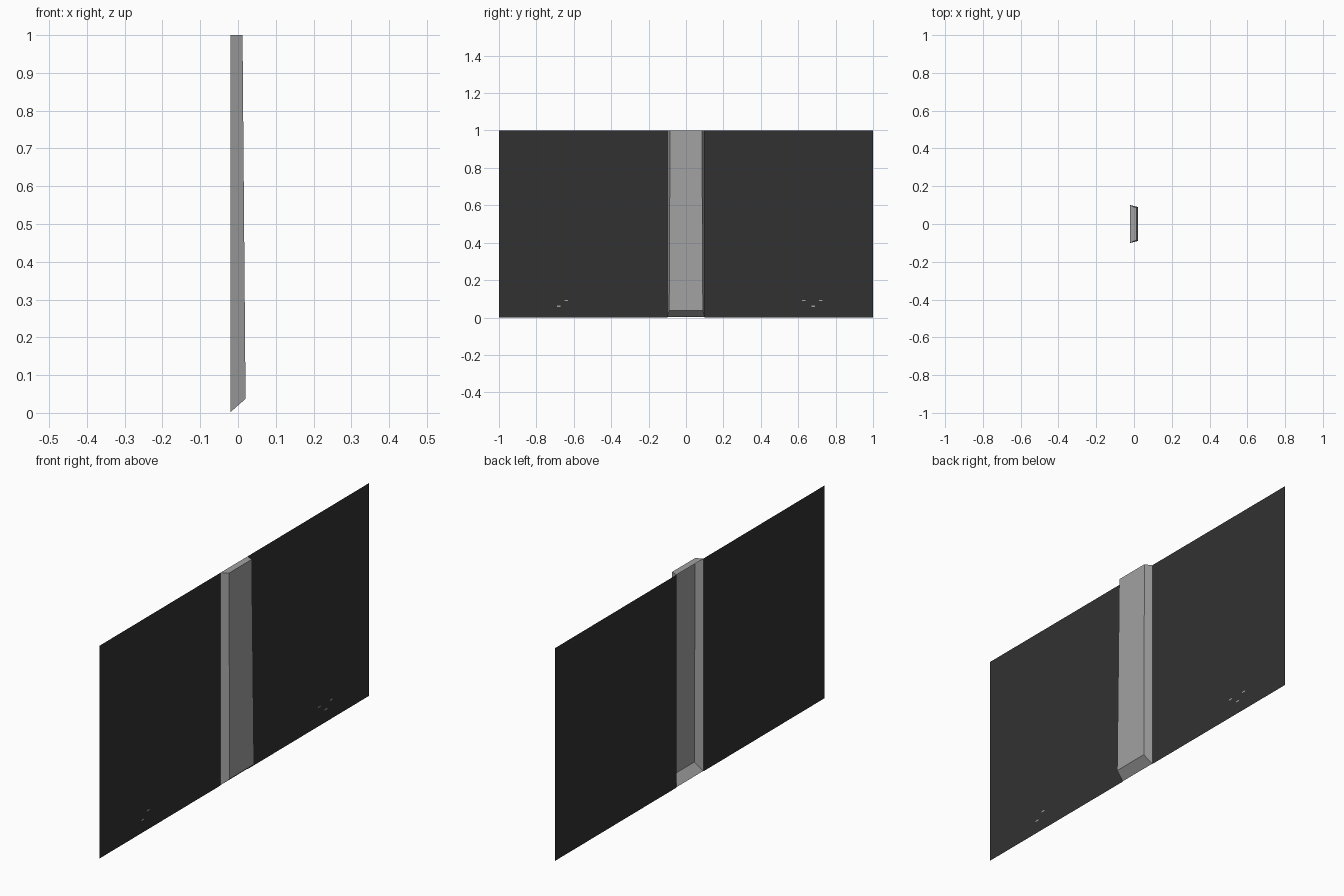
import bpy, bmesh

if "Cube" in bpy.data.objects:
    bpy.data.objects.remove(bpy.data.objects["Cube"])


def material(name, value):
    m = bpy.data.materials.new(name)
    m.diffuse_color = (value, value, value, 1)
    m.use_nodes = True
    m.node_tree.nodes["Principled BSDF"].inputs["Base Color"].default_value = m.diffuse_color
    return m


DARK = material("dark_panel", 0.031)
GREY = material("mid_grey", 0.36)

BACK = -0.02      # x of the flat panels
HALF = 0.10       # half width of the gap covered by the post


def make(name, mat, rings):
    """Build one object from a list of polygons, welding shared corners."""
    bm = bmesh.new()
    for ring in rings:
        bm.faces.new([bm.verts.new(p) for p in ring])
    bmesh.ops.remove_doubles(bm, verts=bm.verts, dist=1e-5)
    me = bpy.data.meshes.new(name)
    bm.to_mesh(me)
    bm.free()
    me.materials.append(mat)
    ob = bpy.data.objects.new(name, me)
    bpy.context.collection.objects.link(ob)
    return ob


def sheet(x, y0, y1, z0, z1):
    """Rectangle facing +x."""
    return [(x, y0, z0), (x, y1, z0), (x, y1, z1), (x, y0, z1)]


# Thin dark panels either side of the post
make("left_panel", DARK, [sheet(BACK, -1, -HALF, 0, 1)])
make("right_panel", DARK, [sheet(BACK, HALF, 1, 0, 1)])

# Post: tapered shell, open at the back, with a sloped foot
back = sheet(BACK, -HALF, HALF, 0.002, 1)
front = [(0.02, -0.09, 0.037), (0.02, 0.09, 0.037),
         (0.012, 0.085, 1), (0.012, -0.085, 1)]
sides = [[back[i], back[(i + 1) % 4], front[(i + 1) % 4], front[i]]
         for i in range(4)]
make("centre_post", GREY, [front] + sides)

# Tiny pale marks low on each panel
marks = [(-0.68, 0.06), (-0.64, 0.09), (0.63, 0.09), (0.68, 0.06), (0.72, 0.09)]
make("panel_marks", GREY,
     [sheet(BACK + 0.001, y - 0.01, y + 0.01, z - 0.003, z + 0.003)
      for y, z in marks])
